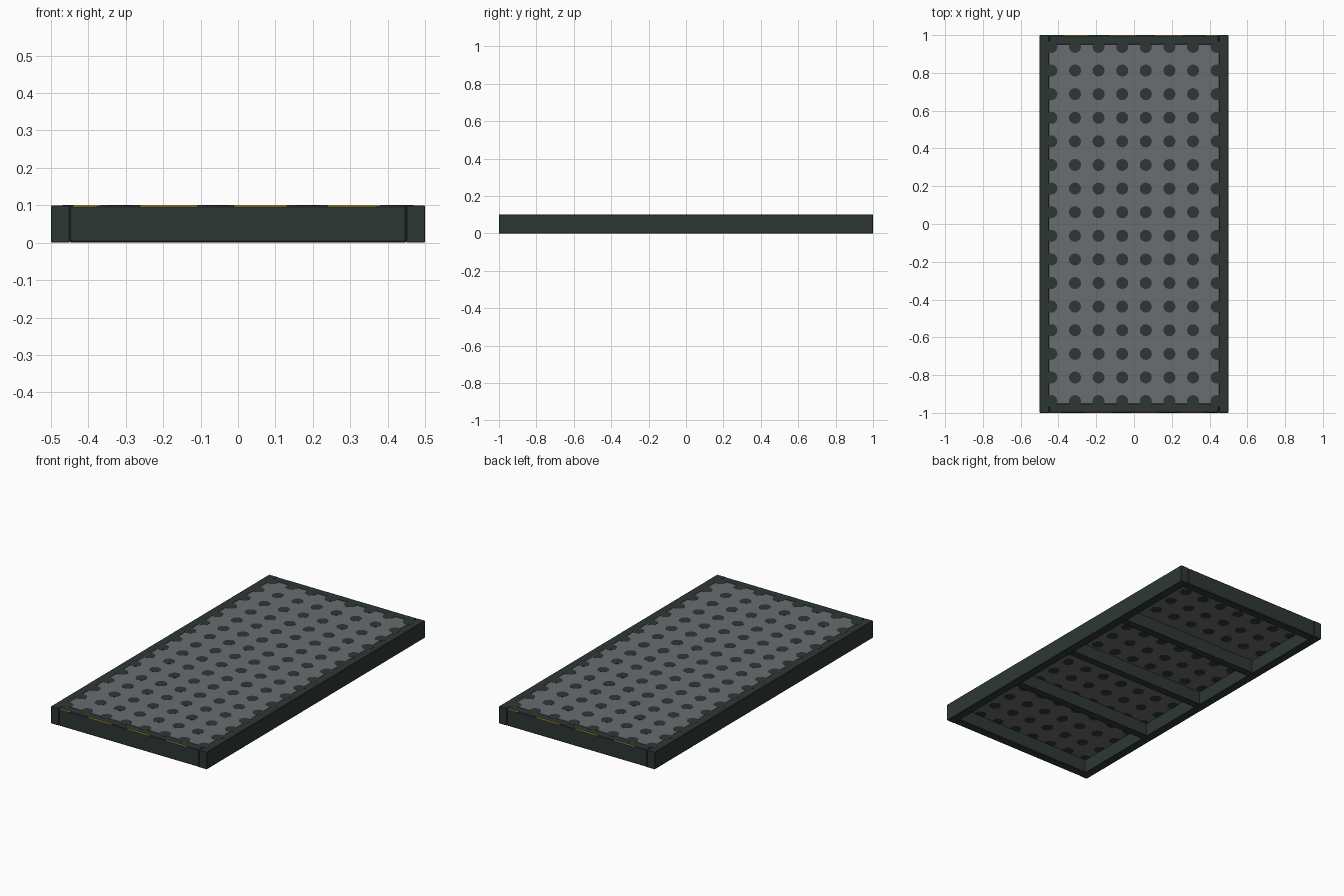
import bpy, bmesh
from math import radians
from mathutils import Matrix, Vector

cube = bpy.data.objects.get("Cube")
if cube:
    bpy.data.objects.remove(cube)


def material(name, rgb):
    m = bpy.data.materials.new(name)
    m.use_nodes = True
    m.diffuse_color = (*rgb, 1)
    m.node_tree.nodes["Principled BSDF"].inputs["Base Color"].default_value = (*rgb, 1)
    return m


DARK = material("dark green metal", (0.027, 0.039, 0.036))
GREY = material("grey deck", (0.147, 0.15, 0.165))
YELLOW = material("warning yellow", (0.55, 0.32, 0.01))


def finish(name, bm, mat):
    mesh = bpy.data.meshes.new(name)
    bm.to_mesh(mesh)
    bm.free()
    mesh.materials.append(mat)
    ob = bpy.data.objects.new(name, mesh)
    bpy.context.collection.objects.link(ob)
    return ob


def box(name, lo, hi, mat, bevel=0):
    lo, hi = Vector(lo), Vector(hi)
    bm = bmesh.new()
    bmesh.ops.create_cube(bm, size=1, matrix=Matrix.Translation((lo + hi) / 2)
                          @ Matrix.Diagonal((*(hi - lo), 1)))
    ob = finish(name, bm, mat)
    if bevel:
        mod = ob.modifiers.new("chamfer", 'BEVEL')
        mod.width, mod.segments = bevel, 1
    return ob


# Perimeter frame: long rails run full length, end rails fit between them
W, L, H, T, CH = 0.5, 1.0, 0.1, 0.05, 0.004
for side, s in (("left", 1), ("right", -1)):
    c = s * (W - T / 2)
    box(side + "_rail", (c - T / 2, -L, 0), (c + T / 2, L, H), DARK, 0.002)
for end, s in (("front", -1), ("back", 1)):
    c = s * (L - T / 2)
    box(end + "_rail", (T - W, c - T / 2, 0), (W - T, c + T / 2, H), DARK, CH)

# Cross beams under the deck
for i, y in enumerate((-0.45, 0, 0.45)):
    box(f"cross_beam_{i + 1}", (T - W, y - 0.022, 0.005), (W - T, y + 0.022, 0.085), DARK)

# Deck plate, flush with the frame
box("deck_plate", (T - W, T - L, 0.08), (W - T, L - T, H), GREY)

# Dark round studs showing on both faces of the deck
bm = bmesh.new()
STEP = 0.125
for i in range(8):
    for j in range(16):
        pos = ((i - 3.5) * STEP, (j - 7.5) * STEP, 0.09)
        bmesh.ops.create_cone(bm, cap_ends=True, segments=16, radius1=0.032,
                              radius2=0.032, depth=0.0212,
                              matrix=Matrix.Translation(pos))
finish("deck_dots", bm, DARK)

# Thin yellow dashes on the upper chamfer of each end rail
for end, angle in (("front", 0), ("back", 180)):
    bm = bmesh.new()
    for x, w in ((-0.41, 0.06), (-0.185, 0.15), (0.06, 0.14), (0.305, 0.13)):
        place = (Matrix.Rotation(radians(angle), 4, 'Z')
                 @ Matrix.Translation((x, CH / 2 - L, H - CH / 2))
                 @ Matrix.Rotation(radians(45), 4, 'X')
                 @ Matrix.Diagonal((w, CH * 1.3, 0.001, 1)))
        bmesh.ops.create_cube(bm, size=1, matrix=place)
    finish(end + "_warning_dashes", bm, YELLOW)
